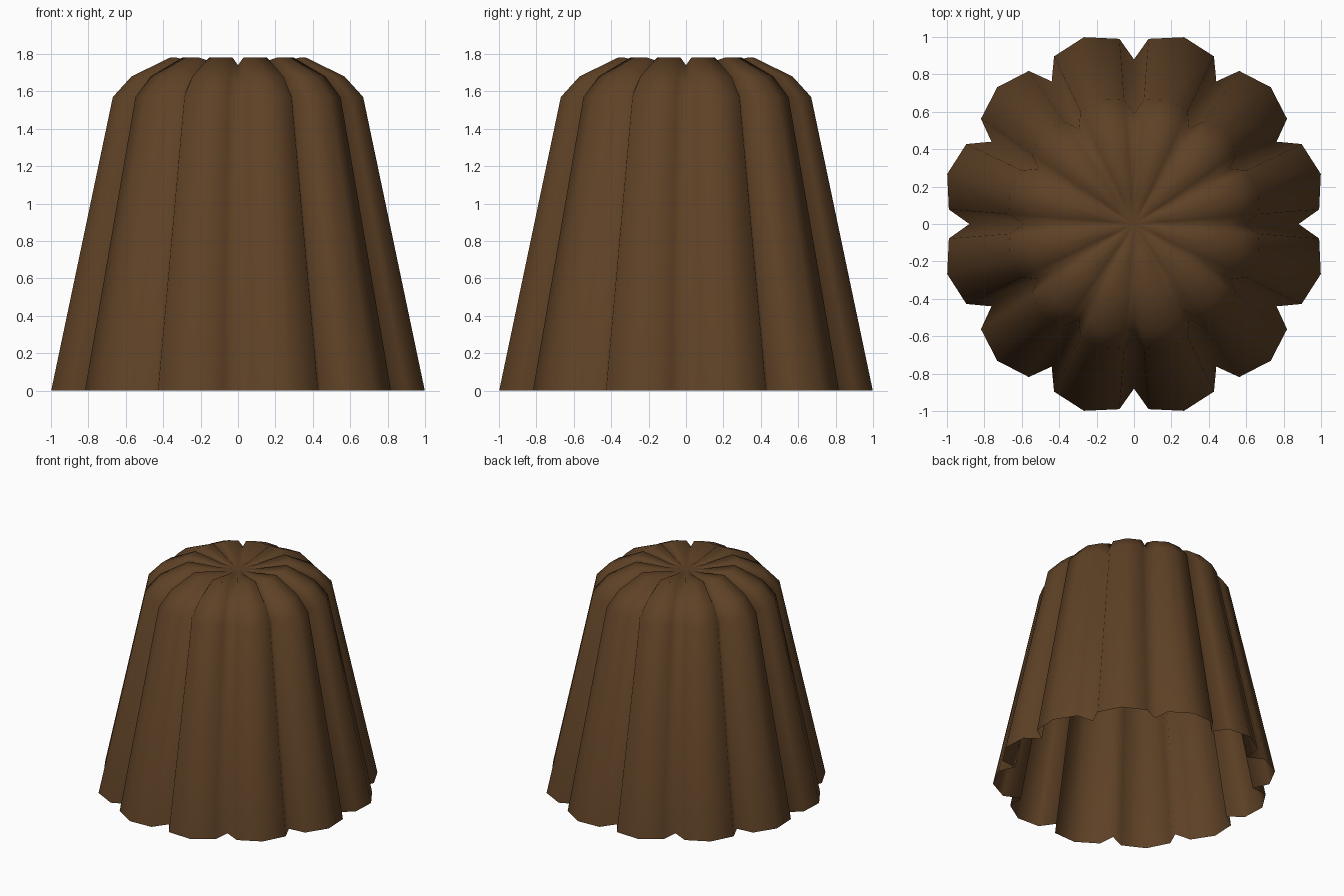
import bpy, bmesh, math

if "Cube" in bpy.data.objects:
    bpy.data.objects.remove(bpy.data.objects["Cube"])

LOBES = 12
# one scallop of the outline: (angle in degrees, radius); first point is the groove
SCALLOP = [(0, 0.88), (4.5, 0.993), (15, 1.034), (25.5, 0.993)]
# rings from bottom to top: (scale, height, extra groove drop)
RINGS = [(1.0, 0.0, 0.0), (0.67, 1.57, 0.0), (0.57, 1.68, 0.02),
         (0.365, 1.78, 0.04), (0.14, 1.735, 0.01)]

brown = bpy.data.materials.new("baked brown")
brown.diffuse_color = (0.112, 0.053, 0.019, 1)
brown.use_nodes = True
brown.node_tree.nodes["Principled BSDF"].inputs["Base Color"].default_value = brown.diffuse_color

# fluted cake shell, open underneath
bm = bmesh.new()
rings = []
for s, z, drop in RINGS:
    ring = []
    for lobe in range(LOBES):
        for i, (deg, r) in enumerate(SCALLOP):
            a = math.radians(lobe * 360 / LOBES + deg)
            ring.append(bm.verts.new((s * r * math.cos(a), s * r * math.sin(a),
                                      z - (drop if i == 0 else 0))))
    rings.append(ring)

n = len(rings[0])
for low, high in zip(rings, rings[1:]):
    for i in range(n):
        j = (i + 1) % n
        bm.faces.new((low[i], low[j], high[j], high[i]))

# sunken middle of the top
centre = bm.verts.new((0, 0, 1.725))
for i in range(n):
    bm.faces.new((rings[-1][i], rings[-1][(i + 1) % n], centre))

for f in bm.faces:
    f.smooth = True
mesh = bpy.data.meshes.new("fluted_cake")
bm.to_mesh(mesh)
bm.free()
mesh.materials.append(brown)
cake = bpy.data.objects.new("fluted_cake", mesh)
bpy.context.collection.objects.link(cake)
